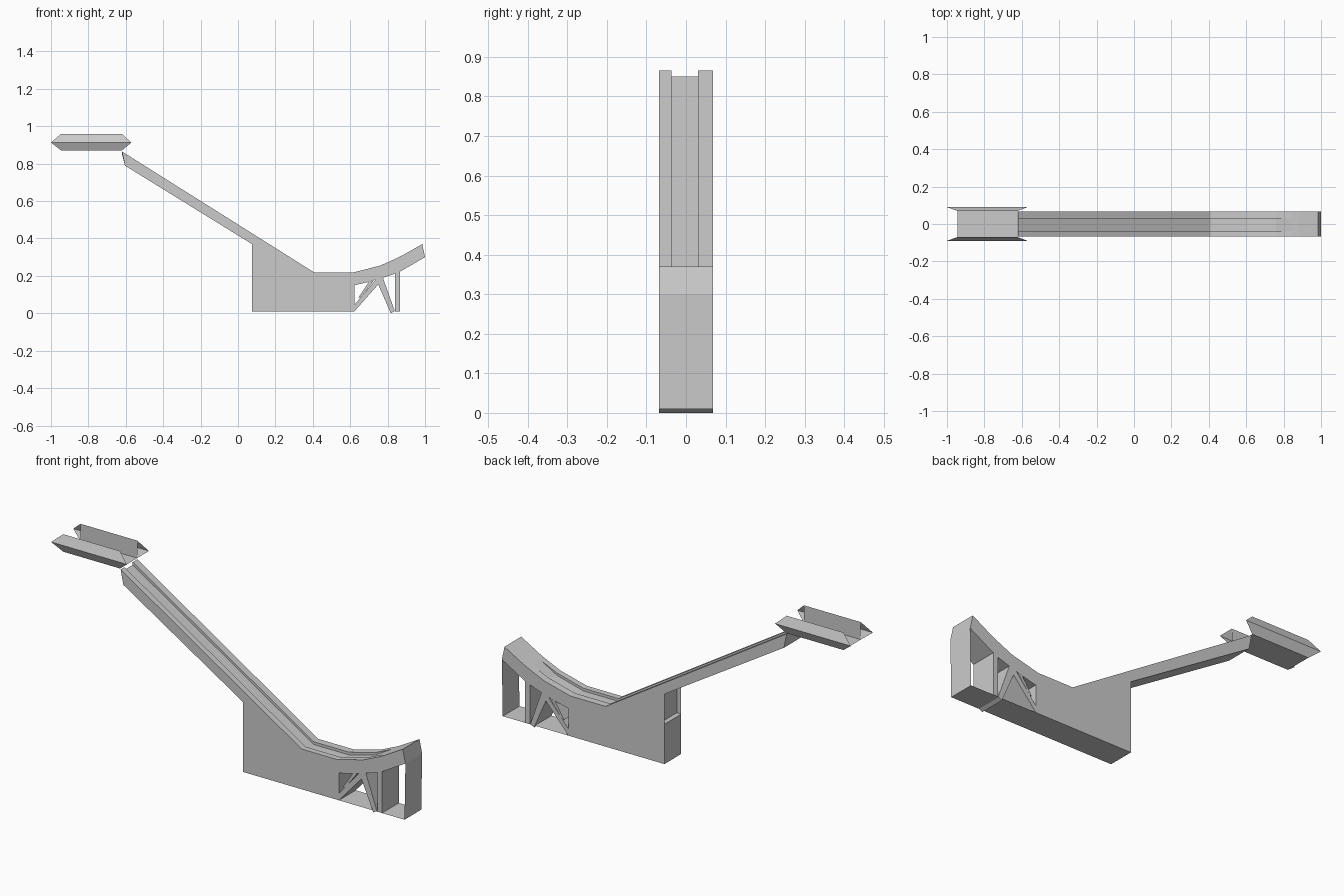
import bpy, bmesh

if "Cube" in bpy.data.objects:
    bpy.data.objects.remove(bpy.data.objects["Cube"])

W = 0.068  # half width of the ramp


def finish(name, bm):
    bmesh.ops.remove_doubles(bm, verts=bm.verts, dist=1e-5)
    bmesh.ops.recalc_face_normals(bm, faces=bm.faces)
    me = bpy.data.meshes.new(name)
    bm.to_mesh(me)
    bm.free()
    ob = bpy.data.objects.new(name, me)
    bpy.context.collection.objects.link(ob)
    return ob


def face(bm, pts):
    return bm.faces.new([bm.verts.new(p) for p in pts])


def sheet(bm, path, w=W):
    # sweep an xz path across the full width
    for (x0, z0), (x1, z1) in zip(path, path[1:]):
        face(bm, [(x0, -w, z0), (x1, -w, z1), (x1, w, z1), (x0, w, z0)])


def prism(name, pts):
    bm = bmesh.new()
    sheet(bm, pts + pts[:1])
    for y in (-W, W):
        face(bm, [(x, y, z) for x, z in pts])
    return finish(name, bm)


# running surface: x, z, groove depth
track = [(-0.62, 0.865, 0.014), (0.41, 0.217, 0.014), (0.61, 0.217, 0.014),
         (0.76, 0.255, 0.012), (0.85, 0.295, 0.0), (0.88, 0.31, 0.0), (0.985, 0.37, 0.0)]
lip = [(1.0, 0.30), (0.87, 0.225), (0.85, 0.215), (0.76, 0.185), (0.70, 0.168), (0.622, 0.15)]
beam_end = (-0.605, 0.79)


def section(x, z, d):
    g0, g1 = -0.037, 0.03
    return [(x, -W, z), (x, g0, z), (x, g0, z - d), (x, g1, z - d), (x, g1, z), (x, W, z)]


# grooved ramp with hollow base
bm = bmesh.new()
for a, b in zip(track, track[1:]):
    sa, sb = section(*a), section(*b)
    for i in range(5):
        if a[2] == 0 and b[2] == 0 and i in (1, 3):
            continue
        pts = [sa[i], sb[i], sb[i + 1], sa[i + 1]]
        face(bm, [p for k, p in enumerate(pts) if p not in pts[:k]])
# upper end cap
x, z = beam_end
face(bm, section(*track[0]) + [(x, W, z), (x, -W, z)])
# side walls
outline = [(p[0], p[1]) for p in track] + lip + [(0.622, 0.01), (0.075, 0.01), (0.075, 0.37), beam_end]
for y in (-W, W):
    face(bm, [(px, y, pz) for px, pz in outline])
# beam underside, recessed rear wall, floor, front panel and lip
sheet(bm, [beam_end, (0.075, 0.37), (0.10, 0.37), (0.10, 0.215), (0.075, 0.215),
           (0.075, 0.01), (0.622, 0.01), (0.995, 0.01), (1.0, 0.30), (0.985, 0.37)])
sheet(bm, lip + [(0.622, 0.01)])
finish("ramp", bm)

# supports under the take-off
prism("long_brace", [(0.622, 0.01), (0.755, 0.16), (0.76, 0.185), (0.735, 0.178), (0.622, 0.045)])
prism("short_brace", [(0.655, 0.085), (0.668, 0.10), (0.725, 0.174), (0.70, 0.168), (0.645, 0.085)])
prism("slanted_leg", [(0.745, 0.165), (0.76, 0.185), (0.775, 0.19), (0.838, 0.012), (0.817, 0.0)])
prism("upright_leg", [(0.84, 0.01), (0.867, 0.01), (0.867, 0.224), (0.84, 0.211)])

# starting platform: floor with two open-ended ridged side rails
bm = bmesh.new()
x0, x1, z0, z1 = -0.945, -0.622, 0.87, 0.96
face(bm, [(x0, -0.07, z0), (x1, -0.07, z0), (x1, 0.07, z0), (x0, 0.07, z0)])
for s in (-1, 1):
    yi, yo = 0.07 * s, 0.09 * s
    face(bm, [(x0, yi, z0), (x1, yi, z0), (x1, yi, z1), (x0, yi, z1)])
    for z in (z0, z1):
        face(bm, [(x0, yi, z), (x1, yi, z), (-0.57, yo, 0.913), (-1.0, yo, 0.913)])
finish("start_platform", bm)
